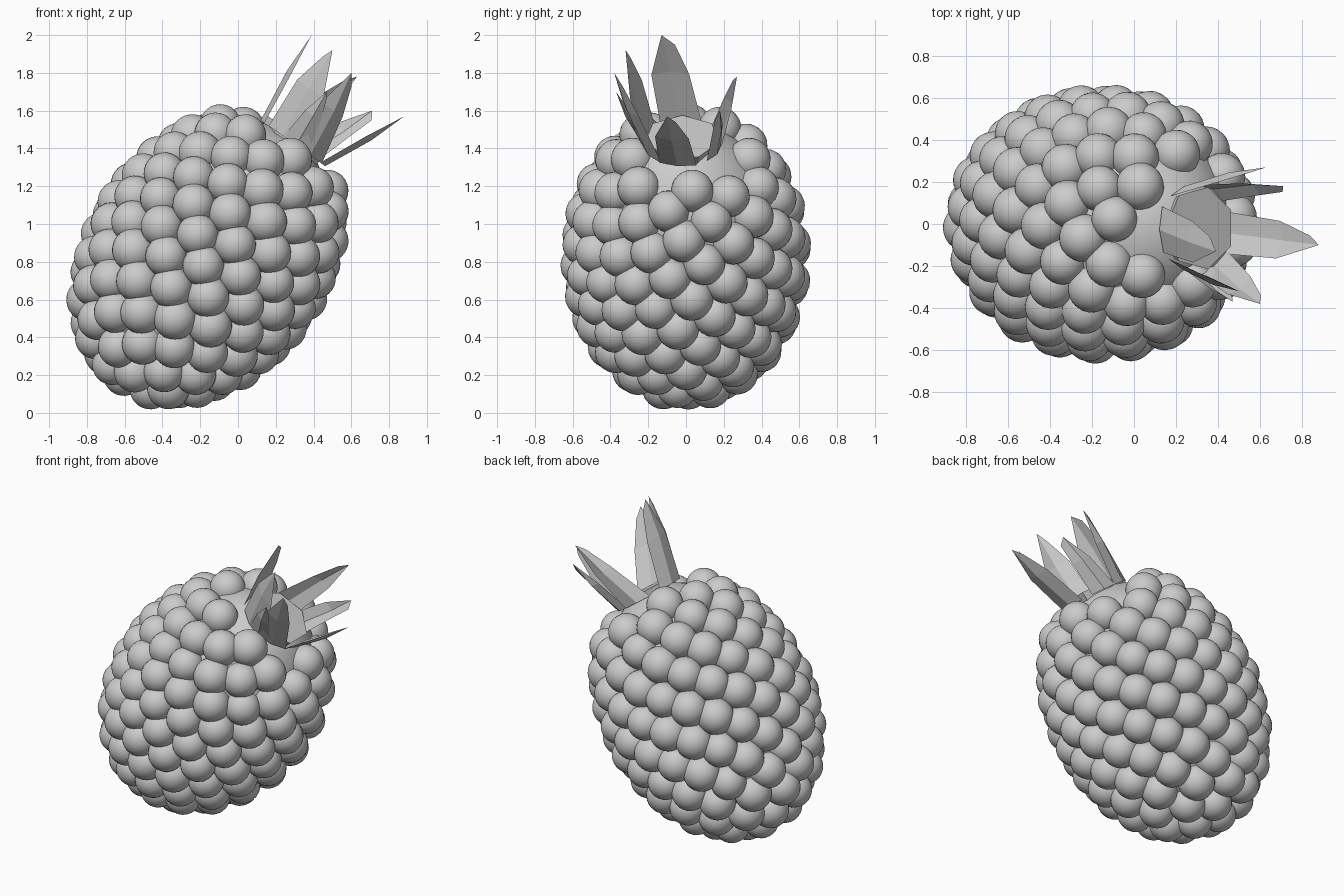
import bpy, bmesh, math, random
from mathutils import Vector, Matrix

if "Cube" in bpy.data.objects:
    bpy.data.objects.remove(bpy.data.objects["Cube"])

random.seed(4)
AXIS = Vector((0.58, 0, 0.815)).normalized()      # leaning berry axis
SIDE = Vector((0, 1, 0))
UP = Vector((-AXIS.z, 0, AXIS.x))
CENTRE = Vector((-0.155, 0, 0.83))
A, B = 0.78, 0.557                                # half length and half width of the drupelet shell
CROWN = Vector((0.315, -0.02, 1.46))              # centre of the leaf crown
TILT = Matrix((SIDE, UP, AXIS)).transposed().to_4x4()
if TILT.determinant() < 0:
    TILT = Matrix((-SIDE, UP, AXIS)).transposed().to_4x4()

grey = bpy.data.materials.new("soft grey")
grey.diffuse_color = (0.6, 0.6, 0.6, 1)
grey.use_nodes = True
grey.node_tree.nodes["Principled BSDF"].inputs["Base Color"].default_value = grey.diffuse_color


def make(name, bm, smooth):
    mesh = bpy.data.meshes.new(name)
    bm.to_mesh(mesh)
    bm.free()
    for p in mesh.polygons:
        p.use_smooth = smooth
    mesh.materials.append(grey)
    obj = bpy.data.objects.new(name, mesh)
    bpy.context.collection.objects.link(obj)
    return obj


# Core that closes the gaps between drupelets
bm = bmesh.new()
bmesh.ops.create_uvsphere(bm, u_segments=32, v_segments=20, radius=1,
                          matrix=Matrix.Translation(CENTRE) @ TILT @ Matrix.Diagonal((B, B, A, 1)))
make("berry_core", bm, True)

# Drupelets: evenly spread over the shell by equal area and golden angle
COUNT, STEPS = 158, 4000
ts = [-1 + 2 * (i + 0.5) / STEPS for i in range(STEPS)]
area = [math.sqrt(A * A * (1 - t * t) + B * B * t * t) for t in ts]
total, run, k = sum(area), 0, 0
bm = bmesh.new()
for t, a in zip(ts, area):
    run += a
    if k < COUNT and run / total >= (k + 0.5) / COUNT:
        ang = k * math.pi * (3 - math.sqrt(5))
        k += 1
        if t > 0.87:                              # room for the crown
            continue
        r = B * math.sqrt(1 - t * t)
        pos = CENTRE + AXIS * A * t + SIDE * r * math.cos(ang) + UP * r * math.sin(ang)
        spin = Matrix.Rotation(random.random() * 6.28, 4, 'Z')
        bmesh.ops.create_uvsphere(bm, u_segments=24, v_segments=14,
                                  radius=random.uniform(0.109, 0.115),
                                  matrix=Matrix.Translation(pos) @ TILT @ spin)
make("drupelets", bm, True)


def rim(angle, radius, lift=0.0):
    a = math.radians(angle)
    return CROWN + AXIS * lift + (SIDE * math.cos(a) + UP * math.sin(a)) * radius


# Crown base: shallow seven-sided cup
bm = bmesh.new()
angles = [i * 360 / 7 + 90 for i in range(7)]
low = [bm.verts.new(rim(a, 0.15, -0.15)) for a in angles]
top = [bm.verts.new(rim(a, 0.2)) for a in angles]
for i in range(7):
    j = (i + 1) % 7
    bm.faces.new((low[i], low[j], top[j], top[i]))
bm.faces.new(top)
bmesh.ops.recalc_face_normals(bm, faces=bm.faces)
make("crown_base", bm, False)


# Leaves: folded blades from the crown rim to a skewed tip
def leaf(name, angle, tip, base_w, mid_w, skew):
    a = math.radians(angle)
    across = UP * math.cos(a) - SIDE * math.sin(a)
    out = SIDE * math.cos(a) + UP * math.sin(a)
    root, tip = rim(angle, 0.19, -0.04), Vector(tip)
    mid = root.lerp(tip, 0.55)
    bm = bmesh.new()
    rows = []
    for p, w, fold in ((root, base_w, 0.02), (mid, mid_w, 0.025)):
        rows.append([bm.verts.new(q) for q in (p - across * w, p + out * fold, p + across * w)])
    end = bm.verts.new(tip)
    shoulder = bm.verts.new(tip.lerp(mid, 0.25) + across * skew)
    (a0, b0, c0), (a1, b1, c1) = rows
    for f in ((a0, b0, b1, a1), (b0, c0, c1, b1)):
        bm.faces.new(f)
    if skew > 0:
        bm.faces.new((a1, b1, end))
        bm.faces.new((b1, c1, shoulder, end))
    else:
        bm.faces.new((a1, b1, end, shoulder))
        bm.faces.new((b1, c1, end))
    make(name, bm, False)


leaf("leaf_tall", 92, (0.39, -0.13, 2.0), 0.11, 0.10, -0.06)
leaf("leaf_front_upper", 160, (0.50, -0.32, 1.92), 0.10, 0.09, -0.03)
leaf("leaf_front_small", 185, (0.47, -0.37, 1.70), 0.08, 0.05, 0.02)
leaf("leaf_front_lower", 212, (0.60, -0.38, 1.80), 0.10, 0.08, 0.04)
leaf("leaf_low", -97, (0.88, -0.10, 1.57), 0.10, 0.09, 0.04)
leaf("leaf_back_lower", -28, (0.71, 0.18, 1.60), 0.08, 0.06, -0.05)
leaf("leaf_back_upper", 18, (0.63, 0.27, 1.78), 0.09, 0.06, 0.03)
